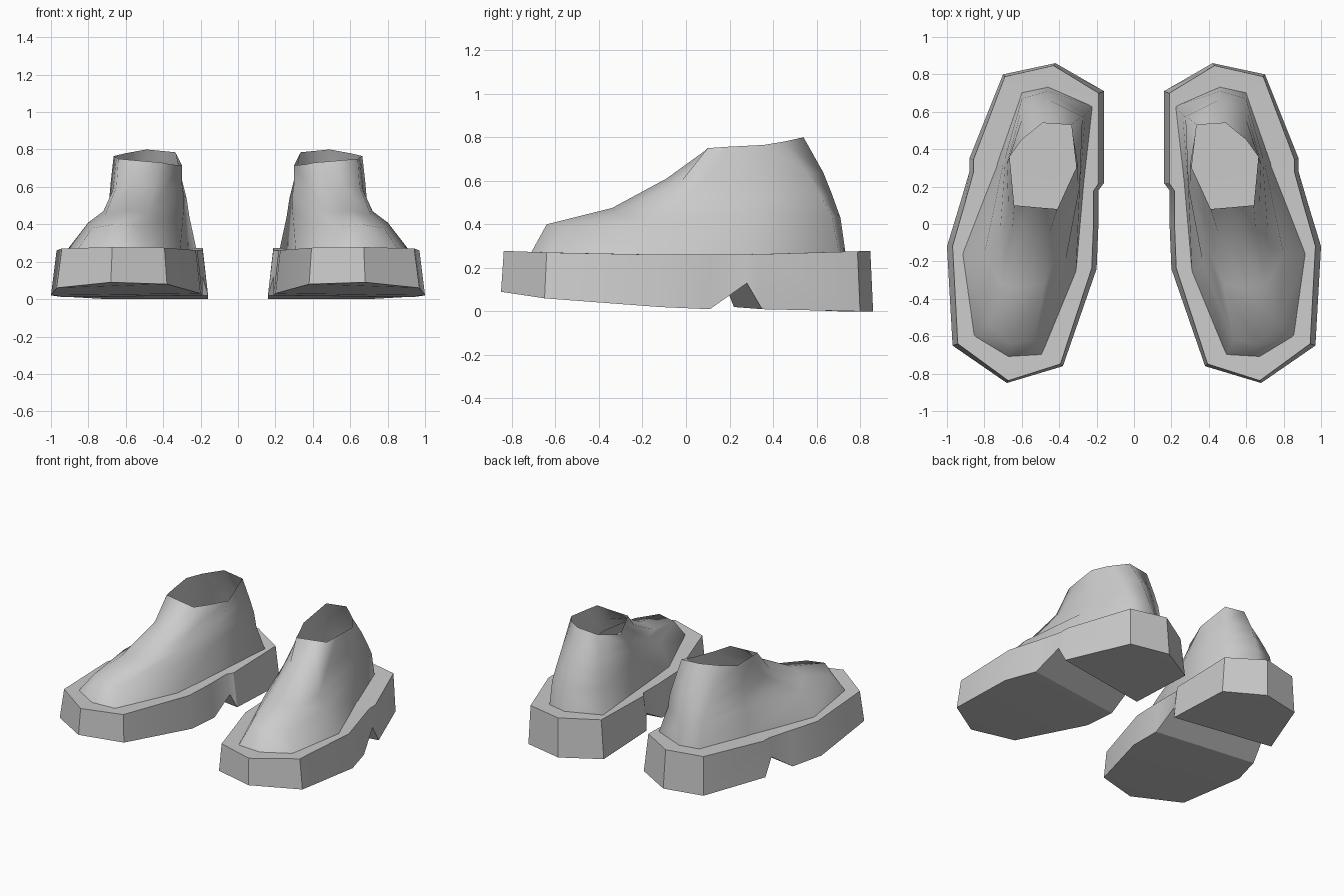
import bpy
import bmesh
import math

default_cube = bpy.data.objects.get("Cube")
if default_cube:
    bpy.data.objects.remove(default_cube, do_unlink=True)


def make_material(name, colour):
    material = bpy.data.materials.new(name)
    material.use_nodes = True
    material.diffuse_color = colour
    shader = material.node_tree.nodes["Principled BSDF"]
    shader.inputs["Base Color"].default_value = colour
    return material


grey = make_material("plain grey", (0.6, 0.6, 0.6, 1))


def finish(name, bm, angle):
    """Turn the left part into a mirrored pair with smooth shading."""
    mesh = bpy.data.meshes.new(name)
    bm.to_mesh(mesh)
    bm.free()
    mesh.materials.append(grey)
    part = bpy.data.objects.new(name, mesh)
    bpy.context.collection.objects.link(part)
    bpy.ops.object.select_all(action="DESELECT")
    part.select_set(True)
    bpy.context.view_layer.objects.active = part
    bpy.ops.object.shade_smooth_by_angle(angle=math.radians(angle))
    mirror = part.modifiers.new("other shoe", "MIRROR")
    mirror.use_mirror_merge = False
    return part


def bridge(bm, lower, upper):
    """Join two closed rings with a band of quads."""
    for i in range(len(lower)):
        j = (i + 1) % len(lower)
        bm.faces.new((lower[i], upper[i], upper[j], lower[j]))


def strip_cap(bm, ring):
    """Fill a ring with strips running across the foot."""
    half = len(ring) // 2
    heel, outer, toe = ring[0], ring[1:half], ring[half]
    inner = ring[:half:-1]
    bm.faces.new((heel, outer[0], inner[0]))
    for i in range(len(outer) - 1):
        bm.faces.new((outer[i], outer[i + 1], inner[i + 1], inner[i]))
    bm.faces.new((outer[-1], toe, inner[-1]))


# Thick sole: tapered walls, raised toe, notch in front of the heel
heel_tip = (0.42, 0.86, 0)
toe_tip = (0.68, -0.85, 0.09)
outer_side = [(0.70, 0.80, 0), (0.88, 0.35, 0.01), (0.88, 0.28, 0.13),
              (0.93, 0.11, 0.01), (1.0, -0.12, 0.02), (0.97, -0.65, 0.06)]
inner_side = [(0.38, -0.76, 0.08), (0.20, -0.24, 0.03), (0.19, 0.0, 0.02),
              (0.19, 0.18, 0.12), (0.16, 0.22, 0.02), (0.16, 0.71, 0)]
outline = [heel_tip] + outer_side + [toe_tip] + inner_side
centre_x = 0.57

bm = bmesh.new()
bottom = [bm.verts.new(p) for p in outline]
top = [bm.verts.new((centre_x + (x - centre_x) * 0.93, y * 0.985, 0.26 + 0.025 * y * y))
       for x, y, z in outline]
bridge(bm, bottom, top)
strip_cap(bm, bottom)
strip_cap(bm, top)
bmesh.ops.recalc_face_normals(bm, faces=bm.faces)
finish("soles", bm, 28)

# Upper: open shell lofted from the sole to the ankle rim,
# each ring runs heel, outer side, toe, inner side
welt = [(0.46, 0.735), (0.60, 0.705), (0.73, 0.33), (0.92, -0.16), (0.865, -0.60),
        (0.67, -0.72), (0.49, -0.71), (0.31, -0.26), (0.27, 0.2), (0.22, 0.63)]
toe_box = [(0.46, 0.71, 0.43), (0.60, 0.67, 0.44), (0.70, 0.32, 0.45),
           (0.80, -0.16, 0.41), (0.78, -0.53, 0.38), (0.66, -0.64, 0.40),
           (0.53, -0.62, 0.39), (0.37, -0.22, 0.42), (0.29, 0.2, 0.48),
           (0.26, 0.58, 0.44)]
instep = [(0.465, 0.67, 0.54), (0.60, 0.62, 0.53), (0.69, 0.32, 0.52),
          (0.72, -0.10, 0.47), (0.71, -0.32, 0.45), (0.60, -0.34, 0.475),
          (0.48, -0.32, 0.46), (0.39, -0.12, 0.5), (0.29, 0.2, 0.55),
          (0.275, 0.575, 0.54)]
ankle = [(0.475, 0.63, 0.64), (0.60, 0.56, 0.63), (0.68, 0.32, 0.63),
         (0.67, 0.06, 0.58), (0.65, -0.02, 0.60), (0.55, -0.09, 0.61),
         (0.45, -0.05, 0.6), (0.38, 0.03, 0.6), (0.30, 0.23, 0.62),
         (0.30, 0.56, 0.64)]
rim = [(0.49, 0.54, 0.80), (0.60, 0.45, 0.78), (0.665, 0.36, 0.765),
       (0.65, 0.20, 0.757), (0.64, 0.10, 0.75), (0.53, 0.09, 0.74),
       (0.41, 0.08, 0.73), (0.36, 0.19, 0.72), (0.30, 0.32, 0.715),
       (0.335, 0.53, 0.785)]

bm = bmesh.new()
welt_ring = [(x, y, 0.255) for x, y in welt]
rings = [[bm.verts.new(p) for p in ring]
         for ring in (welt_ring, toe_box, instep, ankle, rim)]
for lower, upper in zip(rings, rings[1:]):
    bridge(bm, lower, upper)
finish("uppers", bm, 75)
